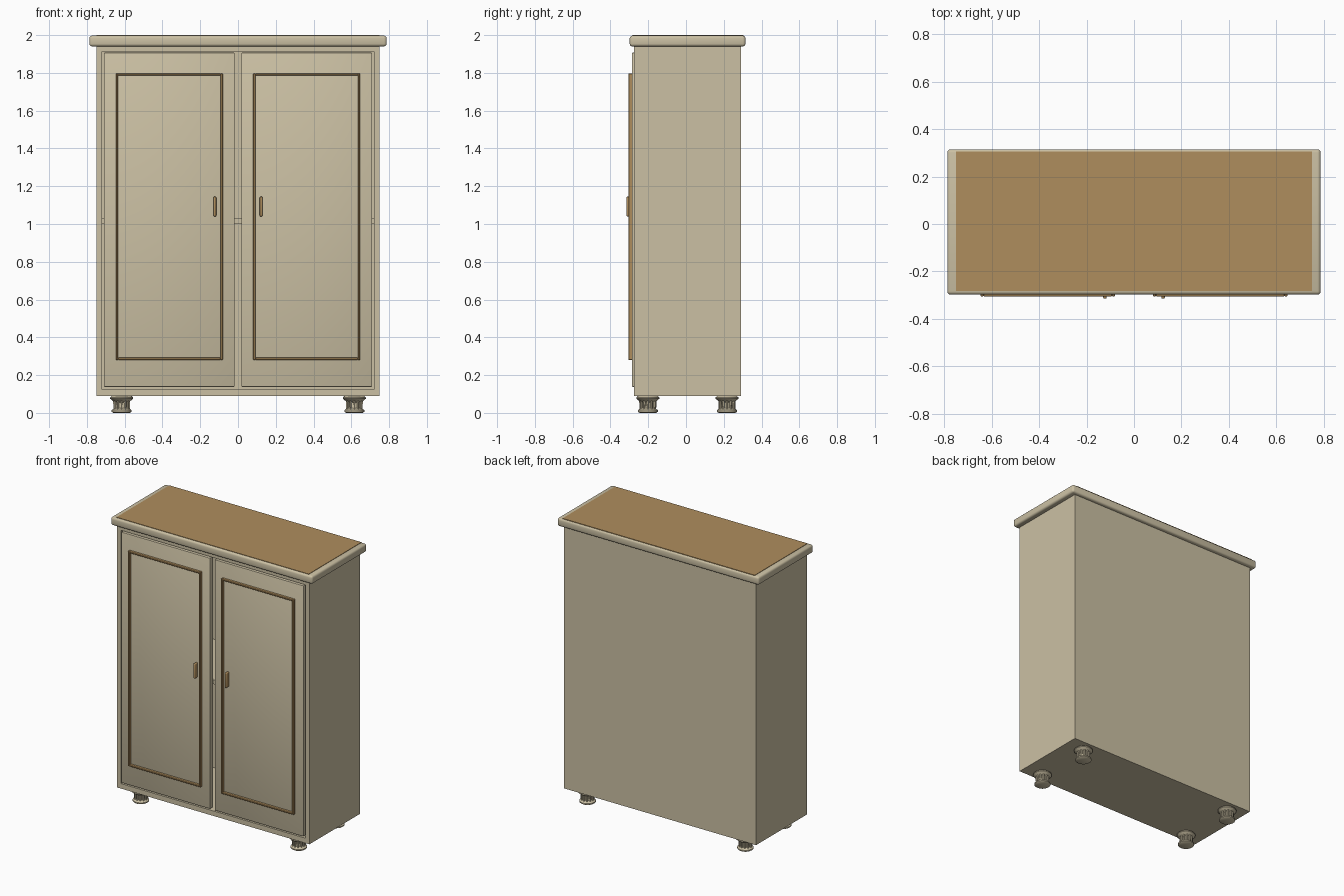
import bpy
import bmesh
from math import cos, sin, pi
from mathutils import Vector

if "Cube" in bpy.data.objects:
    bpy.data.objects.remove(bpy.data.objects["Cube"], do_unlink=True)


def material(name, rgb):
    mat = bpy.data.materials.new(name)
    mat.use_nodes = True
    mat.diffuse_color = (*rgb, 1)
    mat.node_tree.nodes["Principled BSDF"].inputs["Base Color"].default_value = (*rgb, 1)
    return mat


cream = material("cream paint", (0.60, 0.53, 0.37))
wood = material("warm wood", (0.43, 0.27, 0.11))


def finish(name, bm, mat, smooth=False):
    bmesh.ops.recalc_face_normals(bm, faces=bm.faces)
    mesh = bpy.data.meshes.new(name)
    bm.to_mesh(mesh)
    bm.free()
    mesh.materials.append(mat)
    obj = bpy.data.objects.new(name, mesh)
    bpy.context.collection.objects.link(obj)
    if smooth:
        bpy.ops.object.select_all(action="DESELECT")
        obj.select_set(True)
        bpy.context.view_layer.objects.active = obj
        bpy.ops.object.shade_smooth_by_angle(angle=0.7)
    return obj


def add_box(bm, xs, ys, zs):
    verts = bmesh.ops.create_cube(bm, size=1)["verts"]
    low, high = (Vector(c) for c in zip(xs, ys, zs))
    for v in verts:
        v.co = Vector((low + high) / 2) + v.co * (high - low)


def box(name, xs, ys, zs, mat, bevel=0, segments=2):
    bm = bmesh.new()
    add_box(bm, xs, ys, zs)
    if bevel:
        bmesh.ops.bevel(bm, geom=bm.edges[:], offset=bevel, segments=segments,
                        profile=0.5, affect="EDGES")
    return finish(name, bm, mat, bevel > 0)


FRONT, BACK = -0.275, 0.29

# Hollow carcass
box("base_panel", (-0.75, 0.75), (FRONT, BACK), (0.09, 0.125), cream)
box("ceiling_panel", (-0.75, 0.75), (FRONT, BACK), (1.912, 1.945), cream)
box("back_panel", (-0.72, 0.72), (0.265, BACK), (0.125, 1.912), cream)
box("shelf", (-0.72, 0.72), (-0.24, 0.265), (1.0, 1.03), cream)

# Cornice with its inset wooden top
box("cornice", (-0.787, 0.787), (-0.298, 0.315), (1.94, 1.997), cream, 0.014, 3)
box("top_board", (-0.75, 0.75), (-0.283, 0.305), (1.985, 2.0), wood)


def trim_frame(name, x0, x1, z0, z1):
    """Four slim bars standing proud of a door."""
    w = 0.012
    bm = bmesh.new()
    ys = (-0.305, -0.28)
    for x in (x0, x1 - w):
        add_box(bm, (x, x + w), ys, (z0, z1))
    for z in (z0, z1 - w):
        add_box(bm, (x0 + w, x1 - w), ys, (z, z + w))
    bmesh.ops.bevel(bm, geom=bm.edges[:], offset=0.0025, segments=1, affect="EDGES")
    finish(name, bm, wood)


# Side panels, doors, door trims and handles
for side, s in (("left", 1), ("right", -1)):
    def span(a, b):
        return tuple(sorted((s * a, s * b)))

    box(side + "_side_panel", span(0.72, 0.75), (FRONT, BACK), (0.125, 1.912), cream)
    box(side + "_door", span(0.018, 0.71), (-0.286, -0.25), (0.138, 1.907), cream, 0.004)
    trim_frame(side + "_door_trim", *span(0.08, 0.647), 0.28, 1.797)
    box(side + "_handle", span(0.115, 0.13), (-0.315, -0.28), (1.04, 1.145),
        wood, 0.006, 3)


def foot(name, x, y):
    """Turned foot with a ring of small ribs round its neck."""
    profile = [(0, 0), (0.044, 0), (0.053, 0.006), (0.053, 0.014), (0.045, 0.021),
               (0.035, 0.026), (0.034, 0.056), (0.046, 0.063), (0.061, 0.075),
               (0.061, 0.082), (0.05, 0.091), (0, 0.091)]
    bm = bmesh.new()
    verts = [bm.verts.new((r, 0, z)) for r, z in profile]
    edges = [bm.edges.new(pair) for pair in zip(verts, verts[1:])]
    bmesh.ops.spin(bm, geom=verts + edges, cent=(0, 0, 0), axis=(0, 0, 1),
                   angle=2 * pi, steps=24)
    bmesh.ops.remove_doubles(bm, verts=bm.verts, dist=0.0001)
    ribs = 12
    for i in range(ribs):
        a = 2 * pi * i / ribs
        rib = bmesh.ops.create_cone(bm, cap_ends=True, segments=6, radius1=0.005,
                                    radius2=0.007, depth=0.046)["verts"]
        bmesh.ops.translate(bm, verts=rib, vec=(0.039 * cos(a), 0.039 * sin(a), 0.04))
    finish(name, bm, cream, True).location = (x, y, 0)


# Feet
for side, x in (("left", 0.616), ("right", -0.616)):
    for end, y in (("front", -0.202), ("back", 0.217)):
        foot(f"{end}_{side}_foot", x, y)
